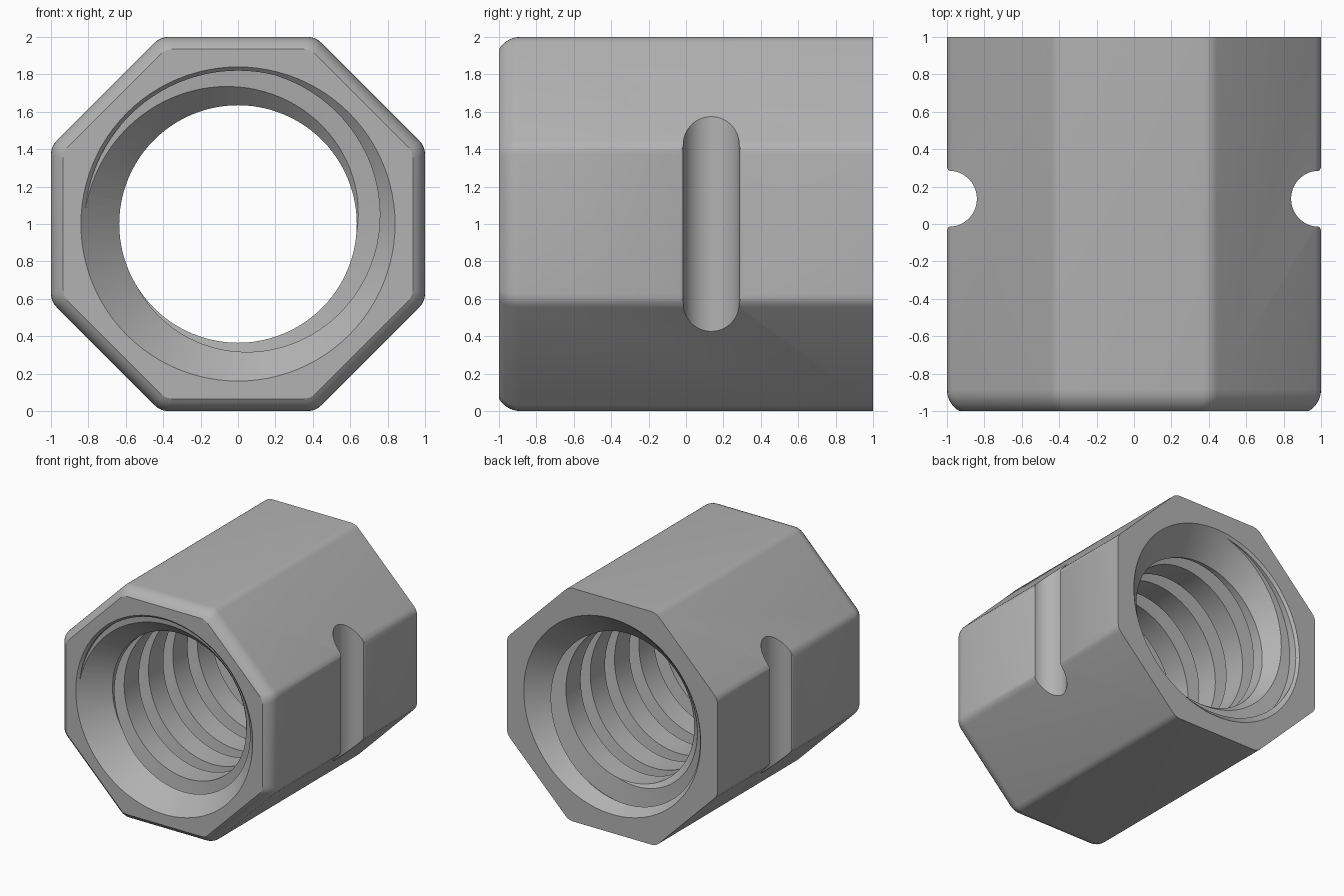
import bpy, bmesh, math
from math import cos, sin, pi, radians

cube = bpy.data.objects.get("Cube")
if cube:
    bpy.data.objects.remove(cube, do_unlink=True)

metal = bpy.data.materials.new("grey_metal")
metal.use_nodes = True
GREY = (0.45, 0.45, 0.45, 1)
metal.diffuse_color = GREY
metal.node_tree.nodes["Principled BSDF"].inputs["Base Color"].default_value = GREY


def make_object(name, bm):
    bmesh.ops.recalc_face_normals(bm, faces=bm.faces)
    mesh = bpy.data.meshes.new(name)
    bm.to_mesh(mesh)
    bm.free()
    mesh.materials.append(metal)
    obj = bpy.data.objects.new(name, mesh)
    bpy.context.collection.objects.link(obj)
    return obj


def loft(name, rings):
    """Closed solid through rings with equal point counts."""
    bm = bmesh.new()
    loops = [[bm.verts.new(p) for p in ring] for ring in rings]
    n = len(loops[0])
    for a, b in zip(loops, loops[1:]):
        for i in range(n):
            bm.faces.new((a[i], a[(i + 1) % n], b[(i + 1) % n], b[i]))
    bm.faces.new(loops[0])
    bm.faces.new(loops[-1])
    return make_object(name, bm)


def octagon(apothem, y, corner=0.1, steps=4):
    """Octagon with softly rounded corners, centred on the bore axis."""
    pts = []
    for i in range(8):
        mid = radians(22.5 + 45 * i)
        d = (apothem - corner) / cos(radians(22.5))
        for s in range(steps + 1):
            a = mid + radians(45) * (s / steps - 0.5)
            pts.append((d * cos(mid) + corner * cos(a), y,
                        1 + d * sin(mid) + corner * sin(a)))
    return pts


def circle(r, y, n=96):
    return [(r * cos(2 * pi * i / n), y, 1 + r * sin(2 * pi * i / n)) for i in range(n)]


# Octagonal body with a rounded front rim
R = 0.134
rim = [radians(59) * (1 - i / 6) for i in range(7)]
rings = [octagon(1 - R * (1 - cos(a)), -0.885 - R * sin(a)) for a in rim]
body = loft("threaded_nut_body", rings + [octagon(1, 1)])

# Threaded bore: a right-hand helical groove swept as one strip
PITCH, CREST, ROOT, SEGS, TURNS = 0.33, 0.635, 0.82, 96, 9
profile = [(0, CREST), (0.02, ROOT), (0.11, ROOT), (0.13, CREST)]
bm = bmesh.new()
K = SEGS * TURNS
start = -0.93 - 2 * PITCH


def helix(offset, r, count):
    out = []
    for k in range(count):
        a = -2 * pi * k / SEGS
        out.append(bm.verts.new((r * cos(a), start + offset + PITCH * k / SEGS,
                                 1 + r * sin(a))))
    return out


lines = [helix(o, r, K + SEGS if j == 0 else K) for j, (o, r) in enumerate(profile)]
lines.append(lines[0][SEGS:])
for a, b in zip(lines, lines[1:]):
    for k in range(K - 1):
        bm.faces.new((a[k], a[k + 1], b[k + 1], b[k]))
open_edges = [e for e in bm.edges if e.is_boundary]
for side in (-1, 1):
    edges = [e for e in open_edges if e.verts[0].co.y * side > 0]
    y = sum(e.verts[0].co.y for e in edges) / len(edges)
    tip = bm.verts.new((0, y, 1))
    for e in edges:
        bm.faces.new((*e.verts, tip))
cutters = [make_object("bore_cutter", bm)]

# Countersinks at both ends
for name, s in (("front", -1), ("back", 1)):
    cutters.append(loft(name + "_countersink_cutter",
                        [circle(0.94, s * 1.1), circle(0.5, s * 0.66)]))

# Upright side slots with a slightly flared mouth
for name, s in (("left", 1), ("right", -1)):
    arc = [(0.99 + 0.15 * cos(a), 0.15 * sin(a))
           for a in (pi / 2 + pi * i / 24 for i in range(25))]
    outline = ([(1.1, 0.167), (1.0, 0.167), (0.994, 0.155)] + arc
               + [(0.994, -0.155), (1.0, -0.167), (1.1, -0.167)])
    cutters.append(loft(name + "_slot_cutter",
                        [[(s * x, 0.135 + y, z) for x, y in outline] for z in (-0.1, 2.1)]))

# Cut everything out of the body
for cutter in cutters:
    mod = body.modifiers.new(cutter.name, "BOOLEAN")
    mod.operation = "DIFFERENCE"
    mod.solver = "EXACT"
    mod.object = cutter
bpy.context.view_layer.update()
graph = bpy.context.evaluated_depsgraph_get()
result = bpy.data.meshes.new_from_object(body.evaluated_get(graph))
body.modifiers.clear()
body.data = result
for cutter in cutters:
    bpy.data.objects.remove(cutter, do_unlink=True)

bpy.ops.object.select_all(action="DESELECT")
body.select_set(True)
bpy.context.view_layer.objects.active = body
bpy.ops.object.shade_smooth_by_angle(angle=radians(30))
